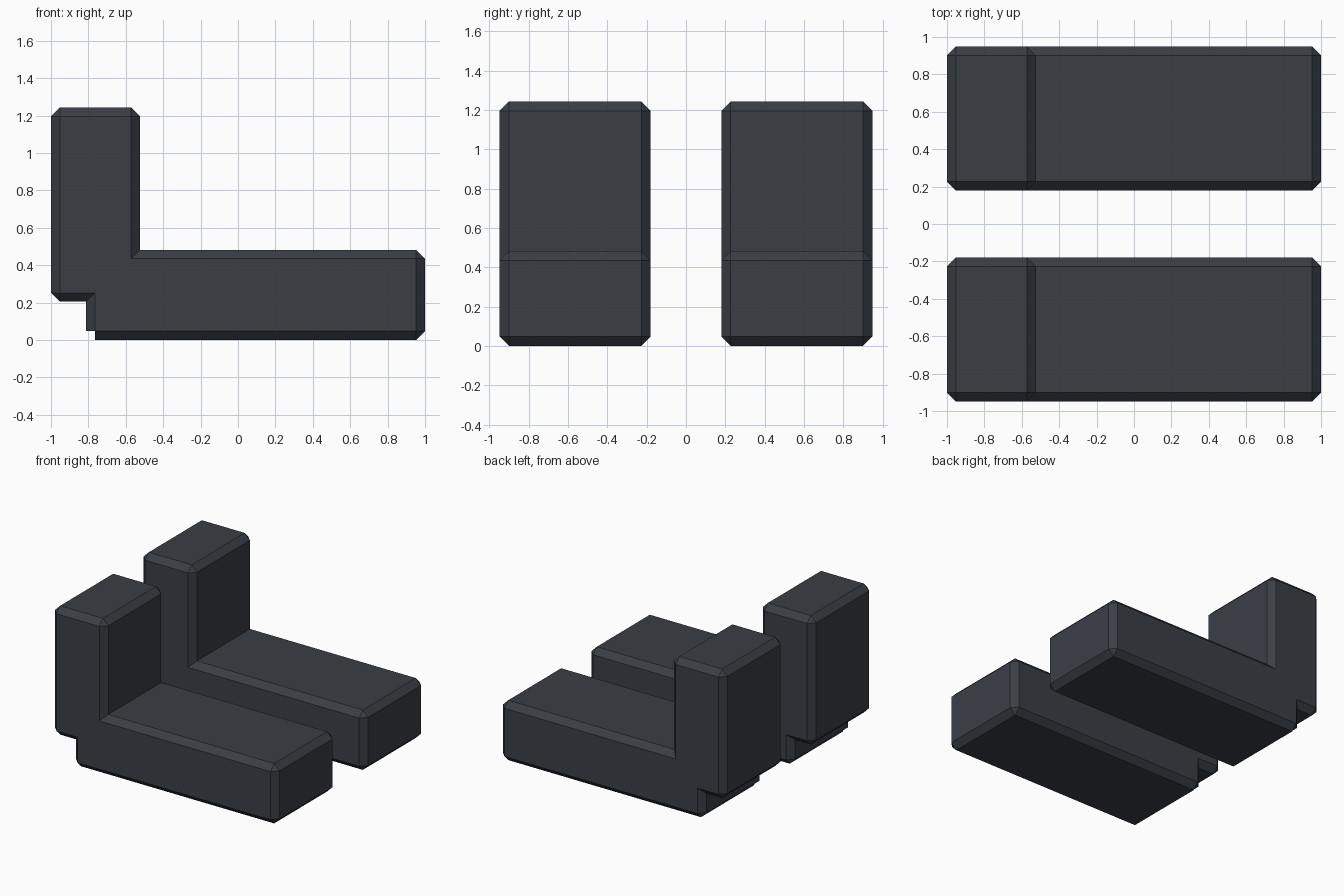
import bpy
import bmesh

if "Cube" in bpy.data.objects:
    bpy.data.objects.remove(bpy.data.objects["Cube"])

B = 0.047           # chamfer size
HALF = 0.384        # half width of one block
OFFSET = 0.564      # distance of block centres from the middle

slate = bpy.data.materials.new("dark slate")
slate.diffuse_color = (0.042, 0.049, 0.060, 1.0)
slate.use_nodes = True
slate.node_tree.nodes["Principled BSDF"].inputs["Base Color"].default_value = slate.diffuse_color

# Side profile: (x, z, dx, dz); dx, dz lead to the inset corner of the flat side face
PROFILE = [
    (-1, 0.205 + B, 1, 0), (-1, 1.243 - B, 1, 0),           # upright back
    (-1 + B, 1.243, 0, -1), (-0.525 - B, 1.243, 0, -1),     # upright top
    (-0.525, 1.243 - B, -1, 0),
    (-0.525, 0.482, -1, -1),                                # inner corner
    (1 - B, 0.482, 0, -1), (1, 0.482 - B, -1, 0),           # long arm end
    (1, B, -1, 0), (1 - B, 0, 0, 1),
    (-0.812 + B, 0, 0, 1), (-0.812 + B, B, 0, 0),           # small heel step
    (-0.812, B, 1, 0),
    (-0.812, 0.205, 1, 1),                                  # heel notch
    (-1 + B, 0.205, 0, 1),
]


def l_block(name, y_mid):
    bm = bmesh.new()

    def loop(y, inset):
        return [bm.verts.new((x + dx * B * inset, y_mid + y, z + dz * B * inset))
                for x, z, dx, dz in PROFILE]

    loops = [loop(-HALF, 1), loop(-HALF + B, 0), loop(HALF - B, 0), loop(HALF, 1)]
    n = len(PROFILE)
    # Chamfer bands and the walls around the profile
    for a, b in zip(loops, loops[1:]):
        for i in range(n):
            j = (i + 1) % n
            bm.faces.new((a[i], a[j], b[j], b[i]))
    # Flat sides
    bm.faces.new(loops[0])
    bm.faces.new(loops[3])
    # Merge shared inset corners
    bmesh.ops.remove_doubles(bm, verts=bm.verts[:], dist=0.001)
    bmesh.ops.recalc_face_normals(bm, faces=bm.faces[:])
    mesh = bpy.data.meshes.new(name)
    bm.to_mesh(mesh)
    bm.free()
    mesh.materials.append(slate)
    obj = bpy.data.objects.new(name, mesh)
    bpy.context.collection.objects.link(obj)


l_block("front_l_block", -OFFSET)
l_block("back_l_block", OFFSET)
